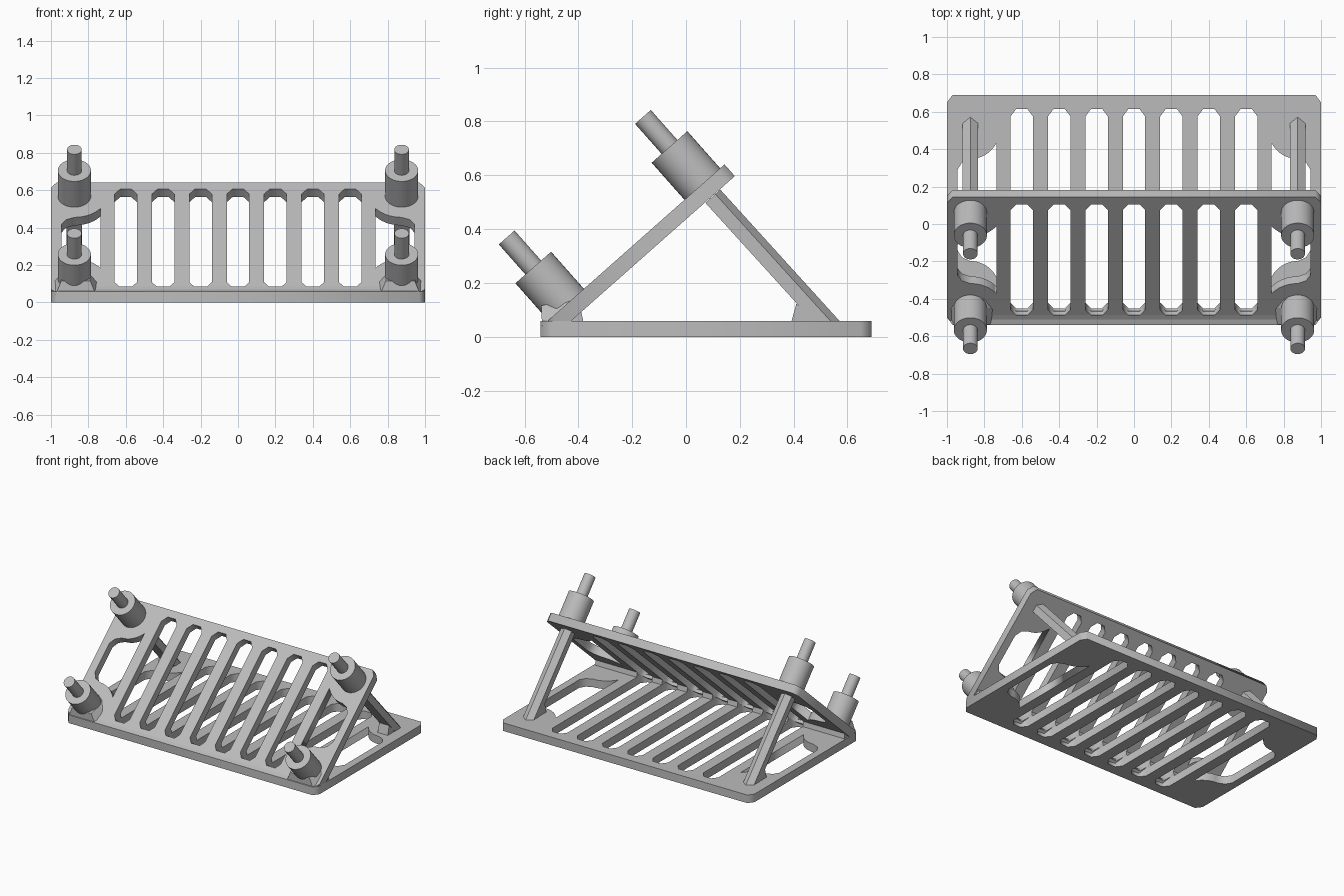
import bpy, bmesh, math
from mathutils import Matrix, Vector

cube = bpy.data.objects.get("Cube")
if cube:
    bpy.data.objects.remove(cube, do_unlink=True)

grey = bpy.data.materials.new("plain_grey")
grey.use_nodes = True
colour = (0.5, 0.5, 0.5, 1)
grey.diffuse_color = colour
grey.node_tree.nodes["Principled BSDF"].inputs["Base Color"].default_value = colour

THICK = 0.058
POST_X = 0.875
TILT = math.radians(41.5)
# Sloped frame: local x across, y up the slope, z out of the upper face
SLOPE = Matrix.Translation((0, -0.1925, 0.3435)) @ Matrix.Rotation(TILT, 4, 'X')


def add_mesh(name, mesh, matrix=Matrix()):
    mesh.transform(matrix)
    mesh.materials.clear()
    mesh.materials.append(grey)
    obj = bpy.data.objects.new(name, mesh)
    bpy.context.collection.objects.link(obj)
    return obj


def bevelled_rect(cx, hx, hy, bx, by):
    """Rectangle outline with cut corners."""
    quarter = [(hx, hy - by), (hx - bx, hy)]
    pts = quarter + [(-x, y) for x, y in reversed(quarter)]
    pts += [(-x, -y) for x, y in pts]
    return [(cx + x, y) for x, y in pts]


def side_opening(side, boss_y, radius):
    """Window between two rounded bosses, on one side of a plate."""
    start = math.acos(0.14 / radius)
    steps = 10
    angles = [start + (math.pi / 2 - start) * i / steps for i in range(steps + 1)]
    half = [(POST_X - radius * math.cos(a), boss_y - radius * math.sin(a)) for a in angles]
    half += [(0.92, boss_y - radius - 0.02), (0.945, boss_y - radius - 0.06)]
    pts = half + [(x, -y) for x, y in reversed(half)]
    return [(side * x, y) for x, y in pts]


def slotted_plate(name, half_len, slot_half, boss_y, radius, matrix):
    """Flat filled outline with slots and side windows, given thickness."""
    loops = [bevelled_rect(0, 1, half_len, 0.03, 0.04)]
    loops += [bevelled_rect(0.2 * i, 0.06, slot_half, 0.03, 0.04) for i in range(-3, 4)]
    loops += [side_opening(s, boss_y, radius) for s in (-1, 1)]
    curve = bpy.data.curves.new(name, 'CURVE')
    curve.dimensions = '2D'
    curve.fill_mode = 'BOTH'
    curve.extrude = THICK / 2
    for loop in loops:
        spline = curve.splines.new('POLY')
        spline.points.add(len(loop) - 1)
        for point, (x, y) in zip(spline.points, loop):
            point.co = (x, y, 0, 1)
        spline.use_cyclic_u = True
    temp = bpy.data.objects.new(name + "_outline", curve)
    bpy.context.collection.objects.link(temp)
    depsgraph = bpy.context.evaluated_depsgraph_get()
    mesh = bpy.data.meshes.new_from_object(temp.evaluated_get(depsgraph))
    bpy.data.objects.remove(temp, do_unlink=True)
    return add_mesh(name, mesh, matrix @ Matrix.Translation((0, 0, -THICK / 2)))


def loft(name, first, second):
    """Solid between two matching 3D outlines."""
    bm = bmesh.new()
    a = [bm.verts.new(p) for p in first]
    b = [bm.verts.new(p) for p in second]
    bm.faces.new(a)
    bm.faces.new(b)
    for i in range(len(a)):
        j = (i + 1) % len(a)
        bm.faces.new((a[i], a[j], b[j], b[i]))
    bmesh.ops.recalc_face_normals(bm, faces=bm.faces)
    mesh = bpy.data.meshes.new(name)
    bm.to_mesh(mesh)
    bm.free()
    return add_mesh(name, mesh)


def prism(name, profile, x0, x1):
    """Side profile (y, z) extruded across x."""
    return loft(name, [(x0, y, z) for y, z in profile], [(x1, y, z) for y, z in profile])


def cylinder(name, radius, z0, z1, x, y):
    bm = bmesh.new()
    bmesh.ops.create_cone(bm, cap_ends=True, segments=40, radius1=radius, radius2=radius,
                          depth=z1 - z0, matrix=Matrix.Translation((x, y, (z0 + z1) / 2)))
    mesh = bpy.data.meshes.new(name)
    bm.to_mesh(mesh)
    bm.free()
    obj = add_mesh(name, mesh, SLOPE)
    bpy.ops.object.select_all(action='DESELECT')
    obj.select_set(True)
    bpy.context.view_layer.objects.active = obj
    bpy.ops.object.shade_smooth_by_angle(angle=math.radians(35))


# Base and sloped plates
slotted_plate("base_plate", 0.615, 0.54, 0.43, 0.157, Matrix.Translation((0, 0.075, THICK)))
slotted_plate("sloped_plate", 0.448, 0.396, 0.338, 0.17, SLOPE)

# Blend along the front edge
prism("front_fillet", [(-0.54, THICK), (-0.51, 0.069), (-0.487, 0.086), (-0.487, THICK)], -0.96, 0.96)

# Fillets under each slat where the plates meet
for i in range(-3, 3):
    prism("slat_fillet", [(-0.45, 0.045), (-0.39, 0.097), (-0.38, 0.05)], 0.2 * i + 0.06, 0.2 * i + 0.14)

for side, label in ((-1, "right"), (1, "left")):
    prism(label + "_corner_fillet", [(-0.45, 0.045), (-0.39, 0.097), (-0.38, 0.05)],
          side * 0.66, side * 0.99)

    # Posts with narrow pegs
    for y, level in ((-0.338, "lower"), (0.338, "upper")):
        name = f"{label}_{level}_"
        cylinder(name + "post", 0.0885, -0.01, 0.184, side * POST_X, y)
        cylinder(name + "peg", 0.039, 0.18, 0.333, side * POST_X, y)

    # Tapered collar round the lower post
    bottom = [(0.975, -0.535, 0.04), (0.985, -0.45, 0.11), (0.95, -0.4, 0.15),
              (0.79, -0.4, 0.15), (0.755, -0.45, 0.11), (0.76, -0.535, 0.04)]
    top = [(0.945, -0.538, 0.115), (0.945, -0.45, 0.14), (0.93, -0.4, 0.165),
           (0.81, -0.4, 0.165), (0.79, -0.45, 0.14), (0.79, -0.538, 0.115)]
    loft(label + "_collar", [(side * x, y, z) for x, y, z in bottom],
         [(side * x, y, z) for x, y, z in top])

    # Ridged back strut: five-sided section run from sloped plate to base
    head, foot = Vector((0, 0.10, 0.522)), Vector((0, 0.494, 0.088))
    axis = (foot - head).normalized()
    out = Vector((0, -axis.z, axis.y))
    section = [(-0.042, -0.037), (0.042, -0.037), (0.042, 0.012), (0, 0.037), (-0.042, 0.012)]
    rings = []
    for centre, height in ((head, None), (foot, 0.04)):
        ring = []
        for x, w in section:
            p = centre + out * w + Vector((side * POST_X + x, 0, 0))
            if height is not None:
                p += axis * ((height - p.z) / axis.z)
            ring.append(p)
        rings.append(ring)
    loft(label + "_strut", *rings)
    prism(label + "_strut_foot", [(0.39, 0.05), (0.41, 0.122), (0.47, 0.08), (0.5, 0.05)],
          side * POST_X - 0.04, side * POST_X + 0.04)
